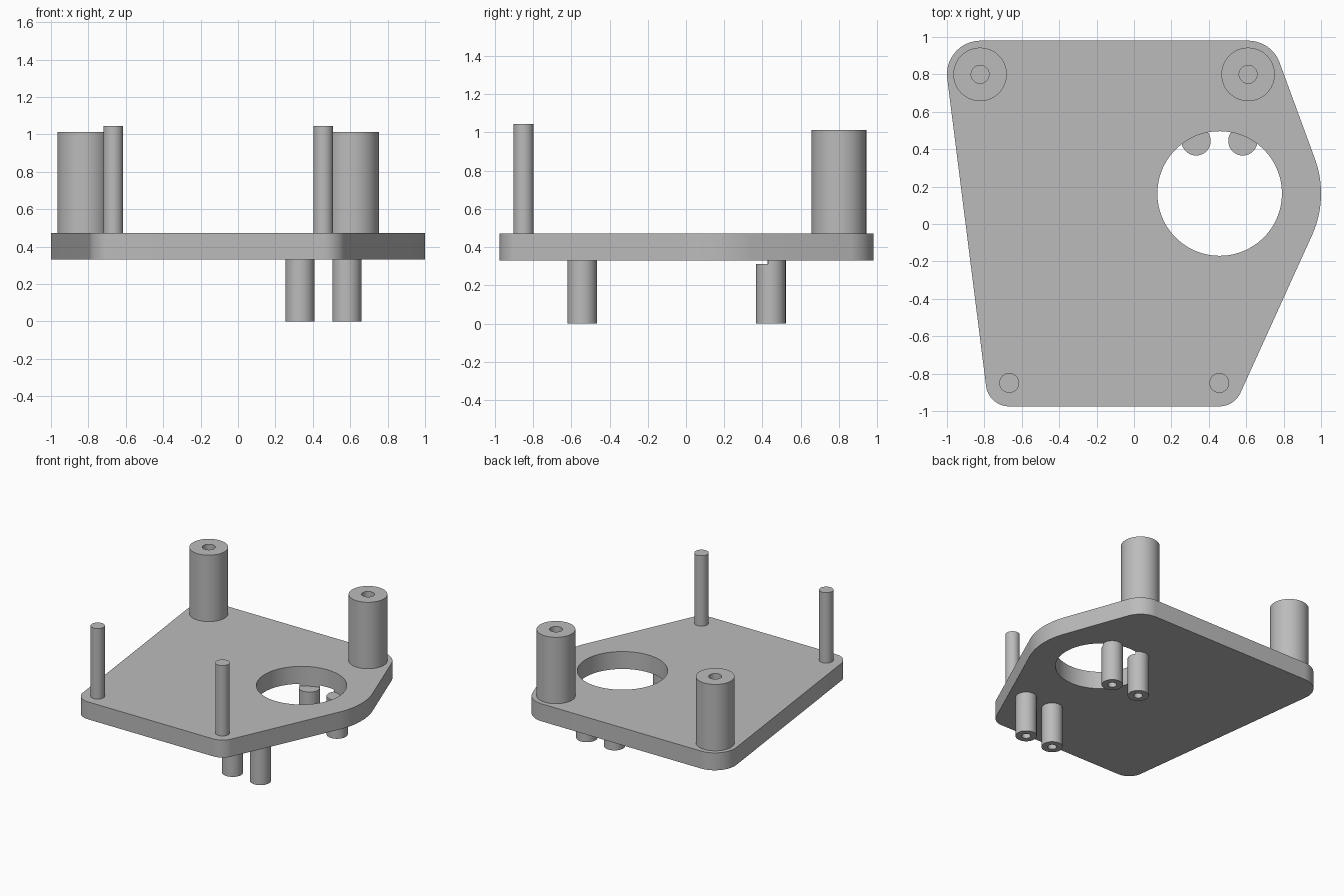
import bpy, bmesh
from math import cos, sin, tau, radians

if "Cube" in bpy.data.objects:
    bpy.data.objects.remove(bpy.data.objects["Cube"])

grey = bpy.data.materials.new("plain grey")
grey.use_nodes = True
colour = (0.5, 0.5, 0.5, 1)
grey.diffuse_color = colour
grey.node_tree.nodes["Principled BSDF"].inputs["Base Color"].default_value = colour

PLATE_BOTTOM, PLATE_TOP = 0.33, 0.472
SINK = 0.01  # how far the pillars are let into the plate


def finish(name, bm, location=(0, 0, 0)):
    bmesh.ops.recalc_face_normals(bm, faces=bm.faces)
    mesh = bpy.data.meshes.new(name)
    bm.to_mesh(mesh)
    bm.free()
    mesh.materials.append(grey)
    obj = bpy.data.objects.new(name, mesh)
    obj.location = location
    bpy.context.collection.objects.link(obj)
    return obj


def activate(obj):
    bpy.ops.object.select_all(action='DESELECT')
    obj.select_set(True)
    bpy.context.view_layer.objects.active = obj


def lathe(name, x, y, profile, sides=48):
    """Spin (radius, z) points about a vertical axis; both ends lie on the axis."""
    bm = bmesh.new()
    verts = [bm.verts.new((r, 0, z)) for r, z in profile]
    edges = [bm.edges.new(pair) for pair in zip(verts, verts[1:])]
    bmesh.ops.spin(bm, geom=verts + edges, axis=(0, 0, 1), cent=(0, 0, 0),
                   angle=tau, steps=sides)
    bmesh.ops.remove_doubles(bm, verts=bm.verts, dist=0.0001)
    return finish(name, bm, (x, y, 0))


def pillar(name, x, y, radius, root, tip, bore=0, depth=0):
    """Round pillar from root to tip, with an optional blind bore in its tip."""
    profile = [(0, root), (radius, root), (radius, tip)]
    if bore:
        floor = tip - depth if tip > root else tip + depth
        profile += [(bore, tip), (bore, floor), (0, floor)]
    else:
        profile.append((0, tip))
    return lathe(name, x, y, profile)


def cut(obj, cutter):
    mod = obj.modifiers.new("cut", 'BOOLEAN')
    mod.operation = 'DIFFERENCE'
    mod.solver = 'EXACT'
    mod.object = cutter
    activate(obj)
    bpy.ops.object.modifier_apply(modifier=mod.name)


# Plate outline: a band stretched around five corner discs (x, y, radius)
discs = [(-0.82, 0.80, 0.18), (0.61, 0.80, 0.18), (0.458, 0.163, 0.542),
         (0.456, -0.85, 0.125), (-0.667, -0.85, 0.125)]
bm = bmesh.new()
outline = []
for i in range(180):
    c, s = cos(tau * i / 180), sin(tau * i / 180)
    x, y, r = max(discs, key=lambda d: d[0] * c + d[1] * s + d[2])
    outline.append(bm.verts.new((x + r * c, y + r * s, PLATE_BOTTOM)))
base = bm.faces.new(outline)
top = bmesh.ops.extrude_face_region(bm, geom=[base])["geom"]
bmesh.ops.translate(bm, vec=(0, 0, PLATE_TOP - PLATE_BOTTOM),
                    verts=[v for v in top if isinstance(v, bmesh.types.BMVert)])
plate = finish("base_plate", bm)
parts = [plate]

# Tall bored bosses at the back and thin pins at the front
for side, x in (("right", -0.823), ("left", 0.61)):
    parts.append(pillar(f"{side}_boss", x, 0.80, 0.143, PLATE_TOP - SINK, 1.012, 0.048, 0.5))
for side, x in (("right", -0.667), ("left", 0.456)):
    parts.append(pillar(f"{side}_pin", x, -0.85, 0.053, PLATE_TOP - SINK, 1.045))

# Bored feet under the plate
feet = {}
for end, y in (("front", -0.543), ("back", 0.444)):
    for side, x in (("right", 0.332), ("left", 0.582)):
        feet[end, side] = pillar(f"{end}_{side}_foot", x, y, 0.078,
                                 PLATE_BOTTOM + SINK, 0, 0.033, 0.27)
parts += feet.values()

# Large round opening, which also notches the tops of the back feet
cutter = lathe("opening_cutter", 0.458, 0.163,
               [(0, 0.313), (0.333, 0.313), (0.333, 0.6), (0, 0.6)], 96)
cutter.hide_render = True
for obj in (plate, feet["back", "right"], feet["back", "left"]):
    cut(obj, cutter)
bpy.data.objects.remove(cutter)

for obj in parts:
    activate(obj)
    bpy.ops.object.shade_smooth_by_angle(angle=radians(30))
